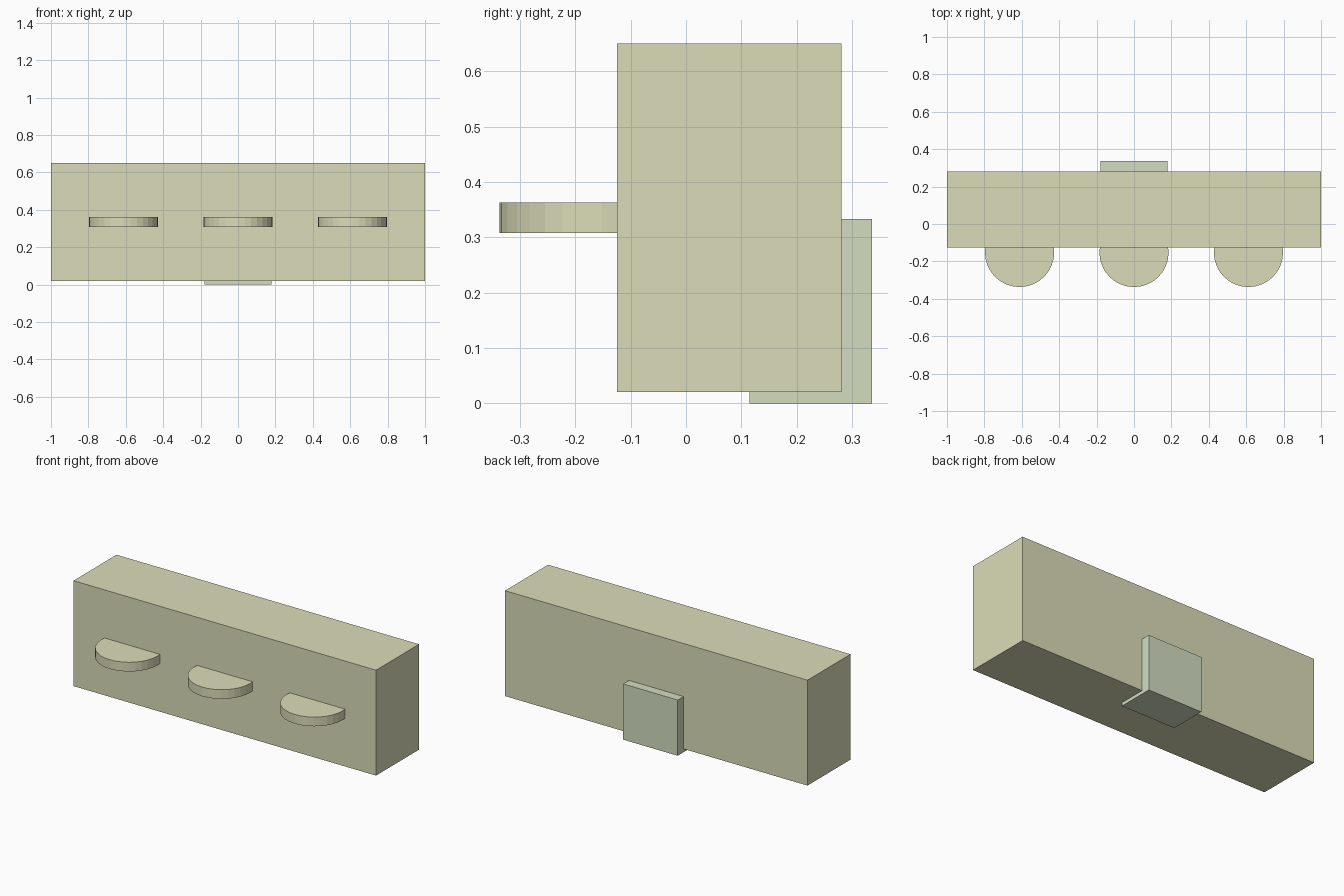
import bpy, bmesh

if "Cube" in bpy.data.objects:
    bpy.data.objects.remove(bpy.data.objects["Cube"])


def material(name, rgb):
    m = bpy.data.materials.new(name)
    m.diffuse_color = (*rgb, 1)
    m.use_nodes = True
    m.node_tree.nodes["Principled BSDF"].inputs["Base Color"].default_value = m.diffuse_color
    return m


cream = material("cream", (0.71, 0.72, 0.48))
pale_green = material("pale_green", (0.65, 0.72, 0.53))


def finish(ob, name, mat):
    ob.name = name
    ob.data.materials.append(mat)


# Main block
bpy.ops.mesh.primitive_cube_add(size=1, location=(0, 0.078, 0.335))
body = bpy.context.object
body.scale = (2, 0.406, 0.63)
bpy.ops.object.transform_apply(location=False, rotation=False, scale=True)
finish(body, "body", cream)

# Three discs half sunk into the front
for name, x in (("left_disc", -0.612), ("middle_disc", 0), ("right_disc", 0.612)):
    bpy.ops.mesh.primitive_cylinder_add(vertices=32, radius=0.185, depth=0.055,
                                        location=(x, -0.152, 0.335))
    finish(bpy.context.object, name, cream)

# L-shaped bracket wrapping the lower back edge
profile = [(0.115, 0), (0.336, 0), (0.336, 0.333),
           (0.275, 0.333), (0.275, 0.055), (0.115, 0.055)]
bm = bmesh.new()
face = bm.faces.new([bm.verts.new((-0.18, y, z)) for y, z in profile])
ext = bmesh.ops.extrude_face_region(bm, geom=[face])
bmesh.ops.translate(bm, vec=(0.36, 0, 0),
                    verts=[v for v in ext["geom"] if isinstance(v, bmesh.types.BMVert)])
bmesh.ops.recalc_face_normals(bm, faces=bm.faces)
mesh = bpy.data.meshes.new("bracket")
bm.to_mesh(mesh)
bm.free()
bracket = bpy.data.objects.new("bracket", mesh)
bpy.context.collection.objects.link(bracket)
finish(bracket, "back_bracket", pale_green)
